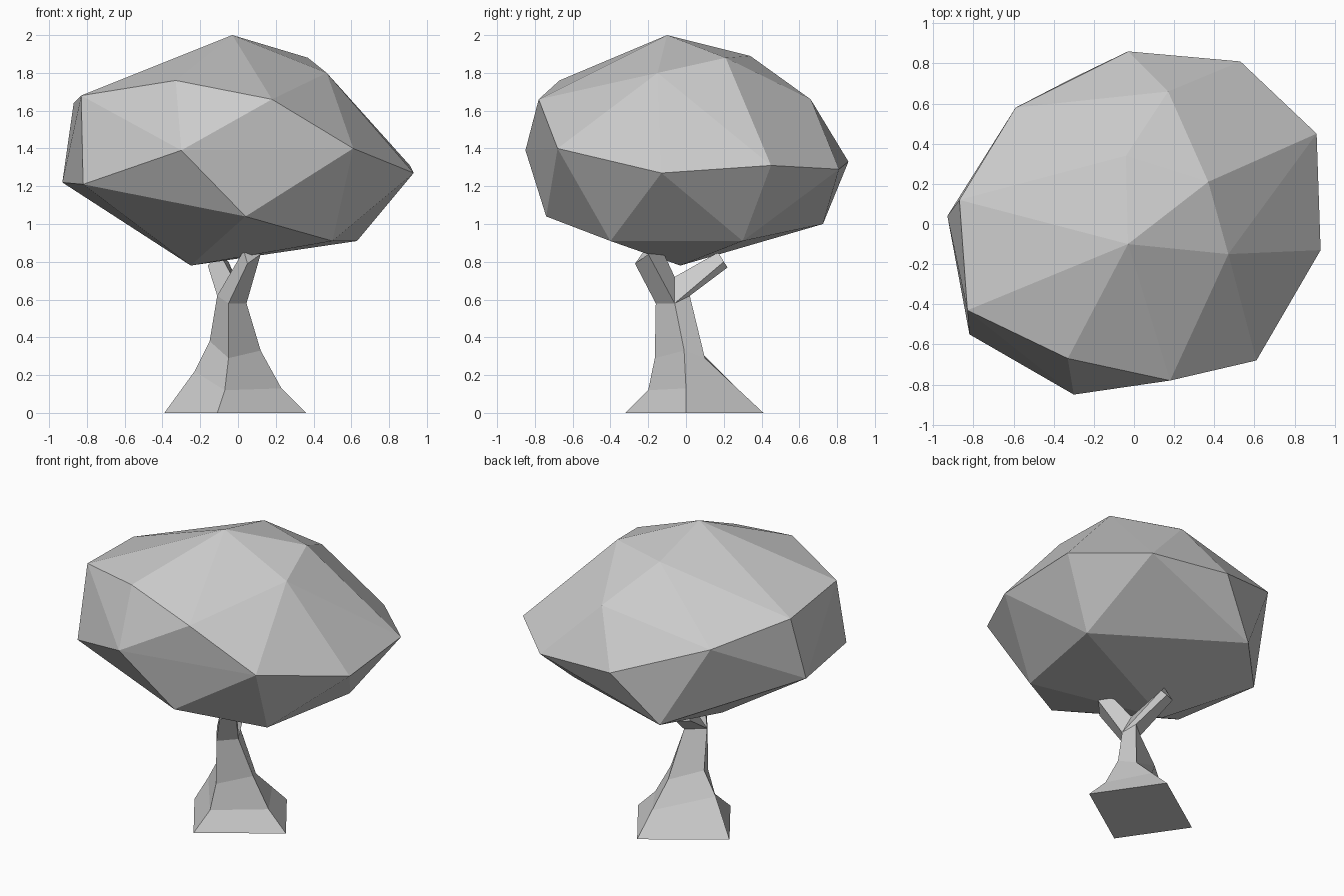
import bpy, bmesh

if "Cube" in bpy.data.objects:
    bpy.data.objects.remove(bpy.data.objects["Cube"])

def finish(bm, name):
    bmesh.ops.remove_doubles(bm, verts=bm.verts[:], dist=0.0005)
    bmesh.ops.recalc_face_normals(bm, faces=bm.faces[:])
    me = bpy.data.meshes.new(name)
    bm.to_mesh(me)
    bm.free()
    ob = bpy.data.objects.new(name, me)
    bpy.context.collection.objects.link(ob)
    return ob

def loft(bm, rings, cap_start=False, cap_end=False):
    vs = [[bm.verts.new(p) for p in r] for r in rings]
    for a, b in zip(vs, vs[1:]):
        n = len(a)
        for i in range(n):
            bm.faces.new((a[i], a[(i + 1) % n], b[(i + 1) % n], b[i]))
    if cap_start:
        bm.faces.new(vs[0][::-1])
    if cap_end:
        bm.faces.new(vs[-1])

# Faceted canopy: convex hull of its corner points
canopy_points = [
    (-.03, -.10, 2.0), (.37, .21, 1.88), (.47, -.15, 1.80), (-.04, .34, 1.89),
    (.17, .66, 1.66), (-.59, .58, 1.53), (-.87, .12, 1.64), (-.83, -.43, 1.68),
    (-.33, -.67, 1.76), (.18, -.78, 1.66),
    (-.93, .04, 1.22), (-.82, -.55, 1.21), (-.30, -.85, 1.39), (.61, -.68, 1.40),
    (.93, -.13, 1.27), (.91, .45, 1.31), (.53, .81, 1.29), (-.03, .86, 1.33),
    (.04, -.74, 1.04), (.50, -.40, .91), (.63, .30, .91), (-.31, .725, 1.0),
    (-.25, -.03, .78)]
bm = bmesh.new()
for p in canopy_points:
    bm.verts.new(p)
bmesh.ops.convex_hull(bm, input=bm.verts[:])
bmesh.ops.delete(bm, geom=[v for v in bm.verts if not v.link_faces], context='VERTS')
finish(bm, "canopy")

# Four-sided trunk flaring to the ground, splitting into two branches
top = [(-.05, -.16, .58), (.045, -.06, .58), (0, .02, .62), (-.11, -.07, .62)]
fork = (-.03, -.06, .72)
bm = bmesh.new()
loft(bm, [
    [(-.11, -.32, 0), (.36, 0, 0), (.08, .41, 0), (-.39, .09, 0)],
    [(-.07, -.20, .12), (.23, 0, .13), (.074, .26, .14), (-.23, .01, .22)],
    [(-.05, -.165, .29), (.12, -.01, .33), (.065, .10, .29), (-.15, .02, .38)],
    top], cap_start=True)
# front branch
loft(bm, [[top[0], top[1], fork, top[3]],
          [(.05, -.27, .79), (.12, -.20, .84), (.09, -.13, .87), (.03, -.22, .86)]],
     cap_end=True)
# rear branch
loft(bm, [[top[1], top[2], top[3], fork],
          [(-.05, .20, .80), (-.08, .22, .77), (-.16, .18, .78), (-.10, .17, .85)]],
     cap_end=True)
finish(bm, "trunk")
